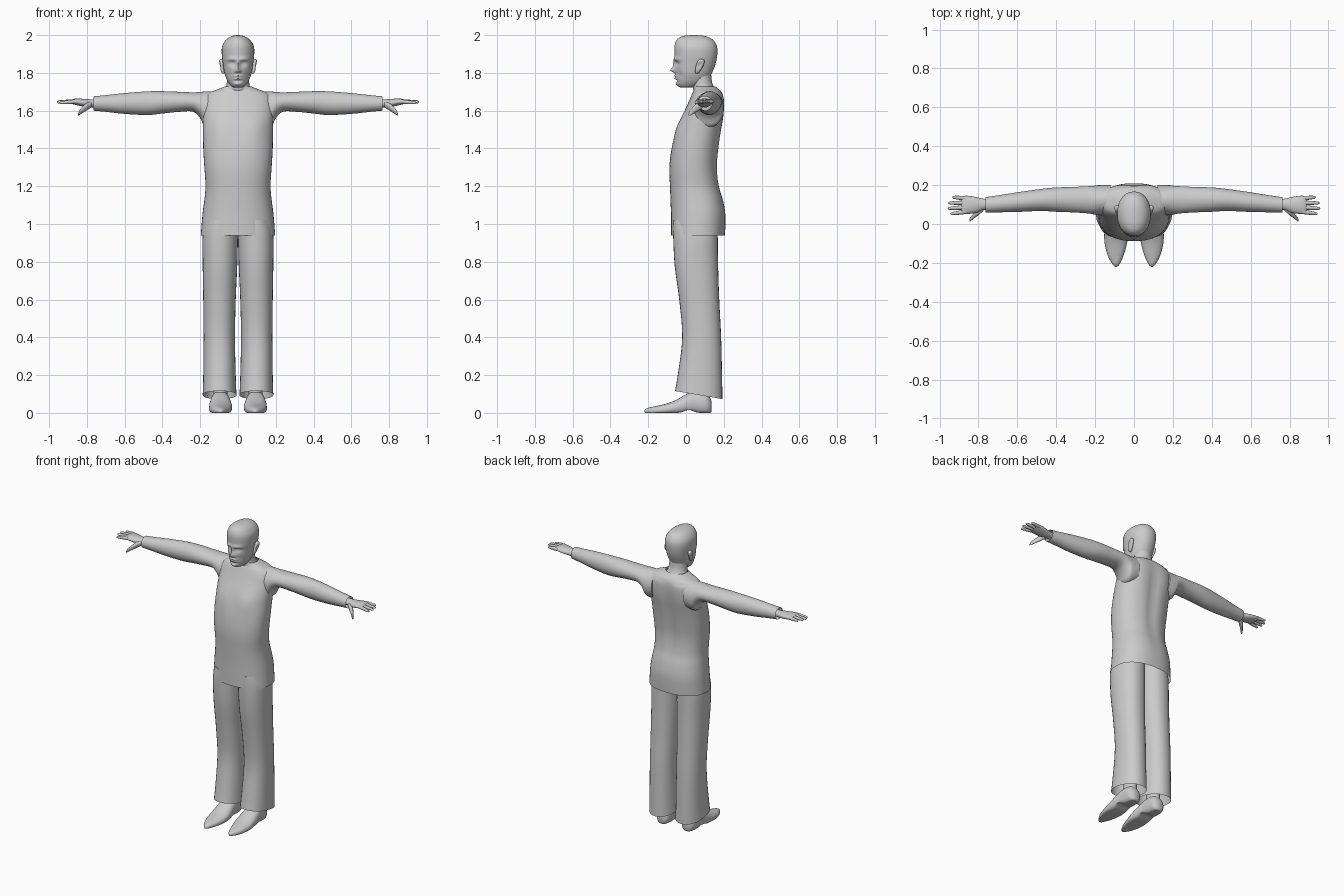
import bpy, bmesh, math
from math import exp, cos, sin, pi, copysign

skin = bpy.data.materials.new("plain grey")
skin.diffuse_color = (0.6, 0.6, 0.6, 1)


def spline(rows, steps):
    """Smoothly resample a short list of sections."""
    out = []
    for i in range(len(rows) - 1):
        p0, p1, p2, p3 = (rows[max(i - 1, 0)], rows[i], rows[i + 1],
                          rows[min(i + 2, len(rows) - 1)])
        for s in range(steps):
            t = s / steps
            out.append([b + 0.5 * t * (c - a + t * (2*a - 5*b + 4*c - d + t * (3*(b - c) + d - a)))
                        for a, b, c, d in zip(p0, p1, p2, p3)])
    return out + [list(rows[-1])]


def loft(name, axis, rows, seg=32, steps=4, power=2.0, caps=(True, True),
         mirror=False, tweak=None, angle=50):
    """Rows are (position, a_min, a_max, b_min, b_max) along the axis."""
    bm = bmesh.new()
    rings = []
    for t, a0, a1, b0, b1 in spline(rows, steps):
        ring = []
        for k in range(seg):
            c, s = cos(2 * pi * k / seg), sin(2 * pi * k / seg)
            a = (a0 + a1) / 2 + (a1 - a0) / 2 * copysign(abs(c) ** (2 / power), c)
            b = (b0 + b1) / 2 + (b1 - b0) / 2 * copysign(abs(s) ** (2 / power), s)
            ring.append(bm.verts.new({"x": (t, a, b), "y": (a, t, b), "z": (a, b, t)}[axis]))
        rings.append(ring)
    for r0, r1 in zip(rings, rings[1:]):
        for k in range(seg):
            j = (k + 1) % seg
            bm.faces.new((r0[k], r0[j], r1[j], r1[k]))
    if caps[0]:
        bm.faces.new(rings[0])
    if caps[1]:
        bm.faces.new(rings[-1])
    if tweak:
        for v in bm.verts:
            tweak(v.co)
    bmesh.ops.recalc_face_normals(bm, faces=bm.faces)
    me = bpy.data.meshes.new(name)
    bm.to_mesh(me)
    bm.free()
    me.materials.append(skin)
    ob = bpy.data.objects.new(name, me)
    bpy.context.collection.objects.link(ob)
    bpy.ops.object.select_all(action="DESELECT")
    ob.select_set(True)
    bpy.context.view_layer.objects.active = ob
    bpy.ops.object.shade_smooth_by_angle(angle=math.radians(angle))
    if mirror:
        ob.modifiers.new("mirror", "MIRROR")
    return ob


def bump(u, v, cu, cv, ru, rv):
    return exp(-((u - cu) / ru) ** 2 - ((v - cv) / rv) ** 2)


def sym(rows):
    return [(z, -w, w, f, b) for z, w, f, b in rows]


# Shirt body, with chest, belly and spine shaping
def shape_body(co):
    x = abs(co.x)
    if co.y < 0.06:
        co.y -= 0.012 * bump(x, co.z, 0.09, 1.5, 0.06, 0.07)
    elif co.z < 1.68:
        co.y -= 0.012 * bump(x, co.z, 0, 1.4, 0.03, 0.25)
        co.y += 0.008 * bump(x, co.z, 0.1, 1.58, 0.06, 0.1)


loft("shirt_body", "z", sym([
    (0.94, 0.197, -0.08, 0.207), (1.05, 0.188, -0.08, 0.21), (1.13, 0.178, -0.082, 0.197),
    (1.2, 0.172, -0.085, 0.177), (1.3, 0.178, -0.088, 0.167), (1.4, 0.184, -0.076, 0.175),
    (1.5, 0.185, -0.048, 0.187), (1.56, 0.187, -0.026, 0.195), (1.62, 0.188, 0.002, 0.2),
    (1.665, 0.183, 0.022, 0.2), (1.695, 0.155, 0.035, 0.19), (1.712, 0.11, 0.042, 0.175),
    (1.728, 0.07, 0.04, 0.155)]), seg=48, power=2.3, caps=(False, False), tweak=shape_body)

# Sleeves flaring into the shoulders
loft("sleeve", "x", [
    (0.12, 0.045, 0.2, 1.52, 1.702), (0.175, 0.045, 0.2, 1.515, 1.701),
    (0.2, 0.048, 0.197, 1.56, 1.699), (0.24, 0.055, 0.194, 1.595, 1.697),
    (0.32, 0.06, 0.19, 1.593, 1.7), (0.4, 0.063, 0.188, 1.585, 1.703),
    (0.48, 0.067, 0.18, 1.577, 1.702), (0.6, 0.062, 0.163, 1.583, 1.693),
    (0.7, 0.06, 0.147, 1.594, 1.682), (0.765, 0.058, 0.138, 1.6, 1.676)],
    caps=(True, False), mirror=True)

# Hands: wrist and palm, four fingers, thumb
loft("palm", "x", [
    (0.72, 0.075, 0.125, 1.618, 1.66), (0.775, 0.072, 0.13, 1.617, 1.66),
    (0.81, 0.058, 0.138, 1.62, 1.662), (0.85, 0.052, 0.145, 1.628, 1.664),
    (0.878, 0.052, 0.144, 1.636, 1.661), (0.888, 0.06, 0.138, 1.643, 1.655)],
    seg=20, mirror=True)
for name, y0, y1, tip, z in (("index_finger", 0.063, 0.052, 0.945, 1.641),
                             ("middle_finger", 0.086, 0.08, 0.958, 1.645),
                             ("ring_finger", 0.109, 0.108, 0.955, 1.648),
                             ("little_finger", 0.132, 0.138, 0.935, 1.648)):
    rows = []
    for f, r in ((0, 0.011), (0.35, 0.011), (0.8, 0.0085), (0.95, 0.006), (1, 0.001)):
        y, zz = y0 + (y1 - y0) * f, 1.648 + (z - 1.648) * f
        rows.append((0.865 + (tip - 0.865) * f, y - r, y + r, zz - r, zz + r))
    loft(name, "x", rows, seg=10, steps=2, mirror=True)
loft("thumb", "x", [
    (0.775, 0.068, 0.1, 1.618, 1.648), (0.8, 0.045, 0.085, 1.602, 1.642),
    (0.822, 0.03, 0.058, 1.588, 1.622), (0.84, 0.015, 0.036, 1.577, 1.602),
    (0.847, 0.013, 0.022, 1.574, 1.585)], seg=12, steps=3, mirror=True)


# Trouser legs with a hem that drops at the back
def slant_hem(co):
    w = max(0, 1 - (co.z - 0.095) / 0.3)
    co.z -= (co.y - 0.065) * 0.17 * w


loft("trouser_leg", "z", [
    (0.095, 0.008, 0.187, -0.058, 0.193), (0.2, 0.012, 0.184, -0.042, 0.191),
    (0.4, 0.016, 0.182, -0.02, 0.186), (0.6, 0.012, 0.184, -0.036, 0.176),
    (0.78, 0.004, 0.187, -0.06, 0.17), (0.94, 0.0, 0.187, -0.068, 0.168),
    (1.02, 0.0, 0.17, -0.068, 0.168)], power=2.2, caps=(False, True),
    mirror=True, tweak=slant_hem)

# Ankles and pointed shoes
loft("ankle", "z", [(0.05, 0.055, 0.13, 0.015, 0.125), (0.12, 0.055, 0.13, 0.02, 0.12),
                    (0.25, 0.05, 0.135, 0.02, 0.13)], seg=20, mirror=True)


def flat_sole(co):
    lift = 0.016 * exp(-((co.y - 0.015) / 0.03) ** 2)
    co.z = max(co.z, 0.0 + lift)


loft("shoe", "y", [
    (-0.22, 0.087, 0.097, 0.002, 0.014), (-0.205, 0.073, 0.112, -0.006, 0.025),
    (-0.16, 0.053, 0.136, -0.01, 0.036), (-0.1, 0.036, 0.151, -0.012, 0.05),
    (-0.05, 0.031, 0.153, -0.012, 0.07), (0.0, 0.036, 0.15, -0.012, 0.098),
    (0.04, 0.042, 0.145, -0.012, 0.115), (0.1, 0.046, 0.141, -0.012, 0.11),
    (0.125, 0.056, 0.13, -0.006, 0.085), (0.136, 0.075, 0.112, 0.01, 0.06)],
    seg=24, power=2.2, mirror=True, tweak=flat_sole)

# Neck
loft("neck", "z", sym([
    (1.69, 0.08, 0.045, 0.17), (1.725, 0.064, 0.035, 0.148), (1.76, 0.058, 0.028, 0.136),
    (1.82, 0.056, 0.02, 0.132)]), seg=28)


# Head with sculpted face: brow, sockets, eyes, nose, lips, chin
def shape_face(co):
    if co.y > 0.03:
        return
    x, z = abs(co.x), co.z
    d = 0.010 * bump(x, z, 0.032, 1.872, 0.03, 0.01)
    d -= 0.014 * bump(x, z, 0.03, 1.85, 0.018, 0.013)
    d += 0.006 * bump(x, z, 0.032, 1.848, 0.011, 0.006)
    d += 0.012 * bump(x, z, 0, 1.845, 0.009, 0.022)
    d += 0.026 * bump(x, z, 0, 1.815, 0.011, 0.013)
    d += 0.009 * bump(x, z, 0.013, 1.809, 0.007, 0.007)
    d += 0.009 * bump(x, z, 0, 1.784, 0.022, 0.005)
    d += 0.008 * bump(x, z, 0, 1.77, 0.018, 0.005)
    d -= 0.006 * bump(x, z, 0, 1.757, 0.025, 0.006)
    d += 0.008 * bump(x, z, 0, 1.74, 0.02, 0.01)
    d -= 0.005 * bump(x, z, 0.045, 1.79, 0.016, 0.02)
    co.y -= d


loft("head", "z", sym([
    (1.722, 0.02, -0.025, 0.03), (1.728, 0.034, -0.038, 0.06), (1.745, 0.049, -0.048, 0.1),
    (1.77, 0.062, -0.053, 0.122), (1.8, 0.072, -0.056, 0.138), (1.85, 0.08, -0.058, 0.157),
    (1.9, 0.086, -0.061, 0.166), (1.94, 0.084, -0.061, 0.164), (1.97, 0.068, -0.052, 0.148),
    (1.988, 0.047, -0.034, 0.122), (1.997, 0.024, -0.005, 0.09), (2.0, 0.003, 0.035, 0.05)]),
    seg=72, steps=7, power=2.15, tweak=shape_face, angle=70)


# Ears, leaning back and hollowed on the outside
def shape_ear(co):
    if co.x > 0.09:
        co.x -= 0.01 * bump(co.y, co.z, 0.07, 1.842, 0.01, 0.016)
    co.y += (co.z - 1.835) * 0.25


loft("ear", "z", [
    (1.796, 0.074, 0.082, 0.062, 0.07), (1.803, 0.072, 0.088, 0.057, 0.078),
    (1.82, 0.073, 0.094, 0.053, 0.086), (1.845, 0.075, 0.101, 0.052, 0.092),
    (1.865, 0.076, 0.101, 0.056, 0.09), (1.874, 0.08, 0.094, 0.064, 0.08)],
    seg=20, mirror=True, tweak=shape_ear)
